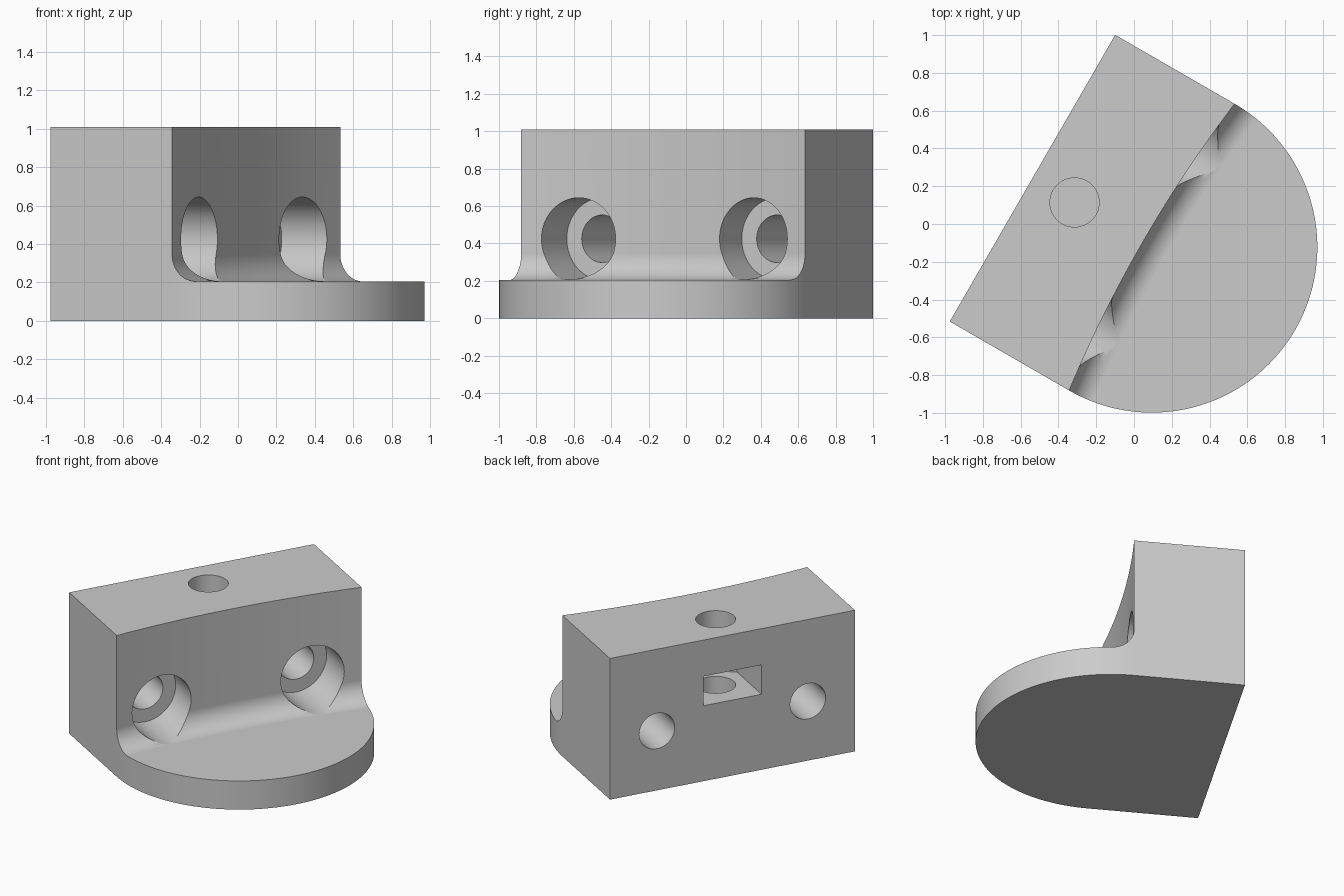
import bpy, bmesh, math
from mathutils import Matrix, Vector

cube = bpy.data.objects.get("Cube")
if cube:
    bpy.data.objects.remove(cube, do_unlink=True)

# Bracket sizes: local x runs from the back face to the rounded front
HALF_WIDTH = 0.876
DEPTH = 0.73
HEIGHT = 1.01
BASE = 0.205
WALL_R = 7.0
SAG = 0.055
FILLET = 0.14
SCREW_Y = 0.54
SCREW_Z = 0.425
PIN_X = 0.257

grey = bpy.data.materials.new("plain grey")
grey.use_nodes = True
grey.diffuse_color = (0.6, 0.6, 0.6, 1)
grey.node_tree.nodes["Principled BSDF"].inputs["Base Color"].default_value = (0.6, 0.6, 0.6, 1)


def finish(bm, name):
    bmesh.ops.recalc_face_normals(bm, faces=bm.faces)
    mesh = bpy.data.meshes.new(name)
    bm.to_mesh(mesh)
    bm.free()
    mesh.materials.append(grey)
    ob = bpy.data.objects.new(name, mesh)
    bpy.context.collection.objects.link(ob)
    return ob


def prism(name, outline, z0, z1):
    bm = bmesh.new()
    face = bm.faces.new([bm.verts.new((x, y, z0)) for x, y in outline])
    top = bmesh.ops.extrude_face_region(bm, geom=[face])["geom"]
    verts = [g for g in top if isinstance(g, bmesh.types.BMVert)]
    bmesh.ops.translate(bm, verts=verts, vec=(0, 0, z1 - z0))
    return finish(bm, name)


def cylinder(name, radius, start, end):
    start, end = Vector(start), Vector(end)
    axis = end - start
    turn = axis.to_track_quat("Z", "Y").to_matrix().to_4x4()
    bm = bmesh.new()
    bmesh.ops.create_cone(bm, cap_ends=True, segments=64, radius1=radius, radius2=radius,
                          depth=axis.length, matrix=Matrix.Translation((start + end) / 2) @ turn)
    return finish(bm, name)


def front_clearance():
    """Sector swept about a distant axis: hollow wall with a rounded foot."""
    profile = [(WALL_R - 1.3, 1.3), (WALL_R - 1.3, BASE)]
    for i in range(17):
        a = math.pi / 2 * i / 16
        profile.append((WALL_R - FILLET + FILLET * math.sin(a),
                        BASE + FILLET - FILLET * math.cos(a)))
    profile.append((WALL_R, 1.3))
    centre = DEPTH - SAG + WALL_R
    steps = 32
    bm = bmesh.new()
    rows = []
    for i in range(steps + 1):
        a = 0.17 * (2 * i / steps - 1)
        rows.append([bm.verts.new((centre - r * math.cos(a), r * math.sin(a), z))
                     for r, z in profile])
    n = len(profile)
    for p, q in zip(rows, rows[1:]):
        for j in range(n):
            k = (j + 1) % n
            bm.faces.new((p[j], p[k], q[k], q[j]))
    bm.faces.new(rows[0])
    bm.faces.new(rows[-1])
    return finish(bm, "front_clearance")


# Solid blank: straight back block with a half-round front
arc = [math.pi * (i / 96 - 0.5) for i in range(97)]
outline = [(0, HALF_WIDTH), (0, -HALF_WIDTH)]
outline += [(DEPTH + HALF_WIDTH * math.cos(a), HALF_WIDTH * math.sin(a)) for a in arc]
bracket = prism("mounting_bracket", outline, 0, HEIGHT)

# Cutters: front clearance, pin hole, nut slot and two counterbored screw holes
nut = 0.24
flat = nut * math.cos(math.pi / 6)
slot = [(-0.1, -flat), (PIN_X + nut / 2, -flat), (PIN_X + nut, 0),
        (PIN_X + nut / 2, flat), (-0.1, flat)]
cutters = [front_clearance(),
           cylinder("pin_hole", 0.13, (PIN_X, 0, 0.3), (PIN_X, 0, 1.2)),
           prism("nut_slot", slot, 0.54, 0.75)]
for side in (-1, 1):
    y = side * SCREW_Y
    cutters.append(cylinder("screw_hole", 0.127, (-0.1, y, SCREW_Z), (0.6, y, SCREW_Z)))
    cutters.append(cylinder("counterbore", 0.219, (0.445, y, SCREW_Z), (1.3, y, SCREW_Z)))

bpy.ops.object.select_all(action="DESELECT")
bpy.context.view_layer.objects.active = bracket
bracket.select_set(True)
for cutter in cutters:
    cutter.hide_render = True
    mod = bracket.modifiers.new("cut", "BOOLEAN")
    mod.operation = "DIFFERENCE"
    mod.solver = "EXACT"
    mod.object = cutter
    bpy.ops.object.modifier_apply(modifier=mod.name)
    bpy.data.objects.remove(cutter, do_unlink=True)

# Smooth curved faces, crisp edges, and the part's turned position
bpy.ops.object.shade_smooth_by_angle(angle=math.radians(25))
weighted = bracket.modifiers.new("flat_faces", "WEIGHTED_NORMAL")
weighted.keep_sharp = True
bracket.rotation_euler.z = -math.pi / 6
bracket.location = (-0.5375, 0.2425, 0)
